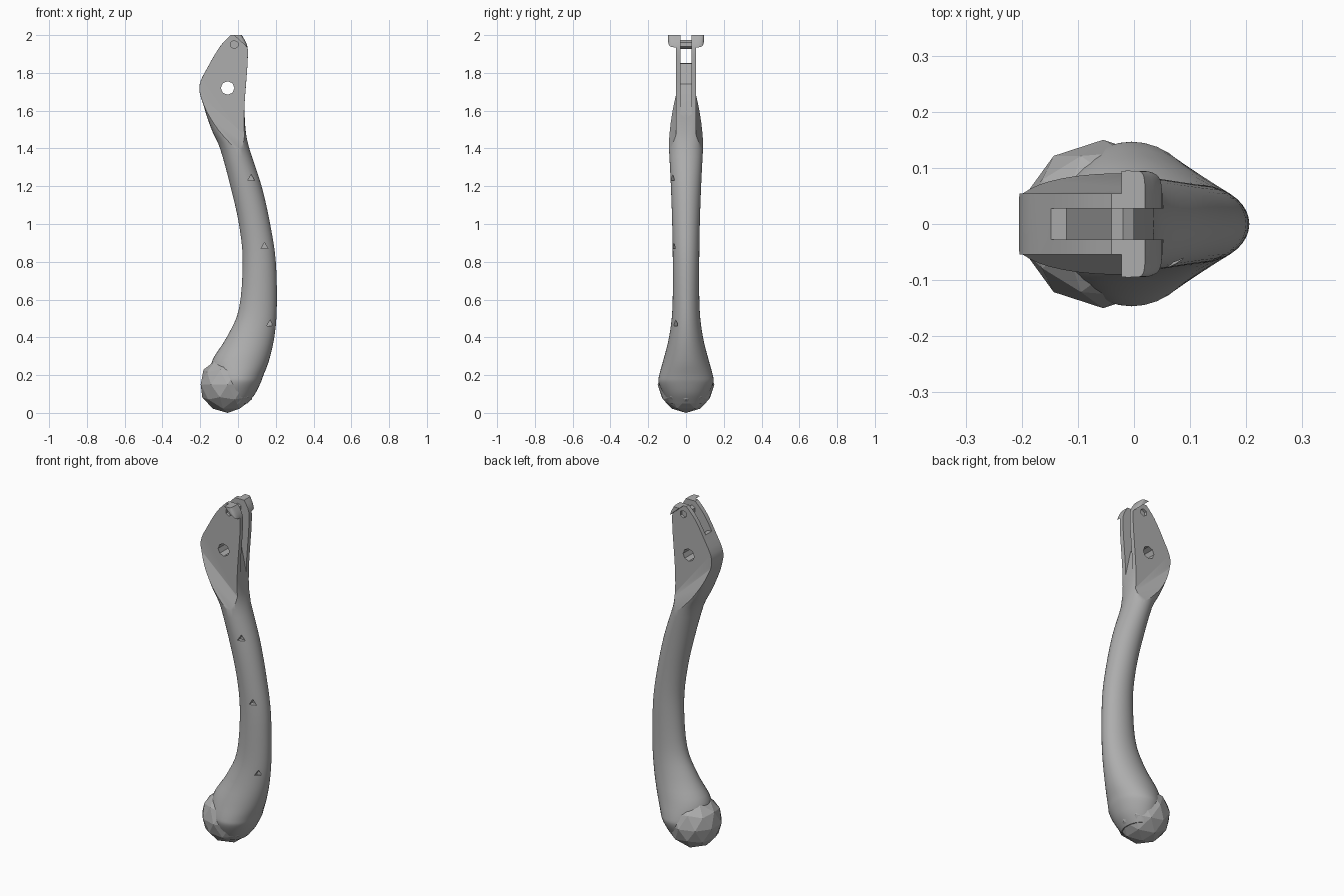
import bpy, bmesh, math
from mathutils import Matrix, Vector

if "Cube" in bpy.data.objects:
    bpy.data.objects.remove(bpy.data.objects["Cube"])

grey = bpy.data.materials.new("plain grey")
grey.use_nodes = True
grey.diffuse_color = (0.42, 0.42, 0.42, 1)
grey.node_tree.nodes["Principled BSDF"].inputs["Base Color"].default_value = grey.diffuse_color


def make(name, bm):
    bmesh.ops.recalc_face_normals(bm, faces=bm.faces)
    mesh = bpy.data.meshes.new(name)
    bm.to_mesh(mesh)
    bm.free()
    mesh.materials.append(grey)
    obj = bpy.data.objects.new(name, mesh)
    bpy.context.collection.objects.link(obj)
    return obj


def prism(name, points, axis):
    """Extrude a closed outline of 3D points along an axis vector."""
    bm = bmesh.new()
    face = bm.faces.new([bm.verts.new(p) for p in points])
    new = bmesh.ops.extrude_face_region(bm, geom=[face])["geom"]
    bmesh.ops.translate(bm, vec=axis, verts=[v for v in new if isinstance(v, bmesh.types.BMVert)])
    return make(name, bm)


def rod(name, x, z, radius, length, sides, y=0):
    """Cylinder lying along y."""
    bm = bmesh.new()
    turn = Matrix.Translation((x, y, z)) @ Matrix.Rotation(math.pi / 2, 4, "X")
    bmesh.ops.create_cone(bm, cap_ends=True, segments=sides, radius1=radius,
                          radius2=radius, depth=length, matrix=turn)
    return make(name, bm)


def cut(target, cutter):
    cutter.hide_render = True
    mod = target.modifiers.new("cut", "BOOLEAN")
    mod.operation, mod.solver, mod.object = "DIFFERENCE", "EXACT", cutter
    bpy.context.view_layer.objects.active = target
    bpy.ops.object.modifier_apply(modifier=mod.name)
    bpy.data.objects.remove(cutter)


def spline(a, b, c, d, t):
    return 0.5 * (2 * b + (c - a) * t + (2 * a - 5 * b + 4 * c - d) * t * t
                  + (3 * b - a - 3 * c + d) * t ** 3)


# Curved shaft: height, left edge, right edge and half depth, in hundredths
stations = [Vector(s) / 100 for s in (
    (5, -8, 5, 9), (10, -12, 9, 12), (16, -13, 12, 14.5), (20, -14, 13.5, 14.2),
    (28, -13.5, 16.5, 12), (40, -6, 19.2, 9), (55, 0.5, 20.5, 7.2), (80, 2.5, 20, 7),
    (100, 0.5, 17, 7.3), (120, -4, 12.5, 8), (140, -9.5, 6, 9), (150, -14, 4, 9.5),
    (162, -18, 3.5, 9.5), (173, -20.5, 4.2, 9.5), (184, -15.5, 5, 9.5),
    (194, -9.5, 5, 9.5), (200, -4, 2, 9.5))]
SIDES, STEPS = 36, 4
rows = []
last = len(stations) - 1
for i in range(last):
    near = [stations[min(max(i + k, 0), last)] for k in (-1, 0, 1, 2)]
    rows += [spline(*near, s / STEPS) for s in range(STEPS)]
rows.append(stations[-1])

bm = bmesh.new()
rings = []
for z, left, right, depth in rows:
    # Round below, squarer in the head
    power = 1 - 0.7 * min(max((z - 1.4) / 0.25, 0), 1)
    ring = []
    for k in range(SIDES):
        a = math.tau * k / SIDES
        c, s = math.cos(a), math.sin(a)
        x = (left + right) / 2 + (right - left) / 2 * math.copysign(abs(c) ** power, c)
        ring.append(bm.verts.new((x, depth * math.copysign(abs(s) ** power, s), min(z, 2))))
    rings.append(ring)
for low, high in zip(rings, rings[1:]):
    for k in range(SIDES):
        n = (k + 1) % SIDES
        bm.faces.new((low[k], low[n], high[n], high[k]))
bm.faces.new(rings[0])
bm.faces.new(rings[-1])
shaft = make("curved_shaft", bm)

# Flat cheeks on the head, ending in a slanted shoulder
for side in (-1, 1):
    outline = [(-0.4, side * y, z + 0.34) for y, z in
               ((0.054, 2), (0.3, 2), (0.3, 1.15), (0.1, 1.38), (0.054, 1.52))]
    cut(shaft, prism("cheek_cutter", outline, (0.8, 0, -0.72)))

# Fork slot between the cheeks
slot = [(x, -0.028, z) for x, z in
        ((0.2, 1.45), (0.035, 1.58), (0, 1.74), (-0.12, 1.85), (-0.3, 1.87), (-0.3, 2.2), (0.2, 2.2))]
cut(shaft, prism("slot_cutter", slot, (0, 0.056, 0)))

# Pivot hole and small pin hole
cut(shaft, rod("pivot_cutter", -0.055, 1.72, 0.036, 0.4, 8))
cut(shaft, rod("pin_cutter", -0.02, 1.95, 0.022, 0.4, 6))

# Small chips in the front of the shaft
for x, z, y in ((0.07, 1.24, 0.078), (0.14, 0.88, 0.065), (0.17, 0.47, 0.07)):
    cut(shaft, rod("chip_cutter", x, z, 0.022, 0.05, 3, -y))

# Low-poly ball end
bm = bmesh.new()
bmesh.ops.create_icosphere(bm, subdivisions=2, radius=0.15,
                           matrix=Matrix.Translation((-0.055, 0, 0.15)))
ball = make("faceted_ball_end", bm)

# Cross pin in the fork
pin = rod("fork_pin", -0.02, 1.95, 0.023, 0.08, 6)

bpy.ops.object.select_all(action="DESELECT")
shaft.select_set(True)
bpy.context.view_layer.objects.active = shaft
bpy.ops.object.shade_smooth_by_angle(angle=math.radians(30))
